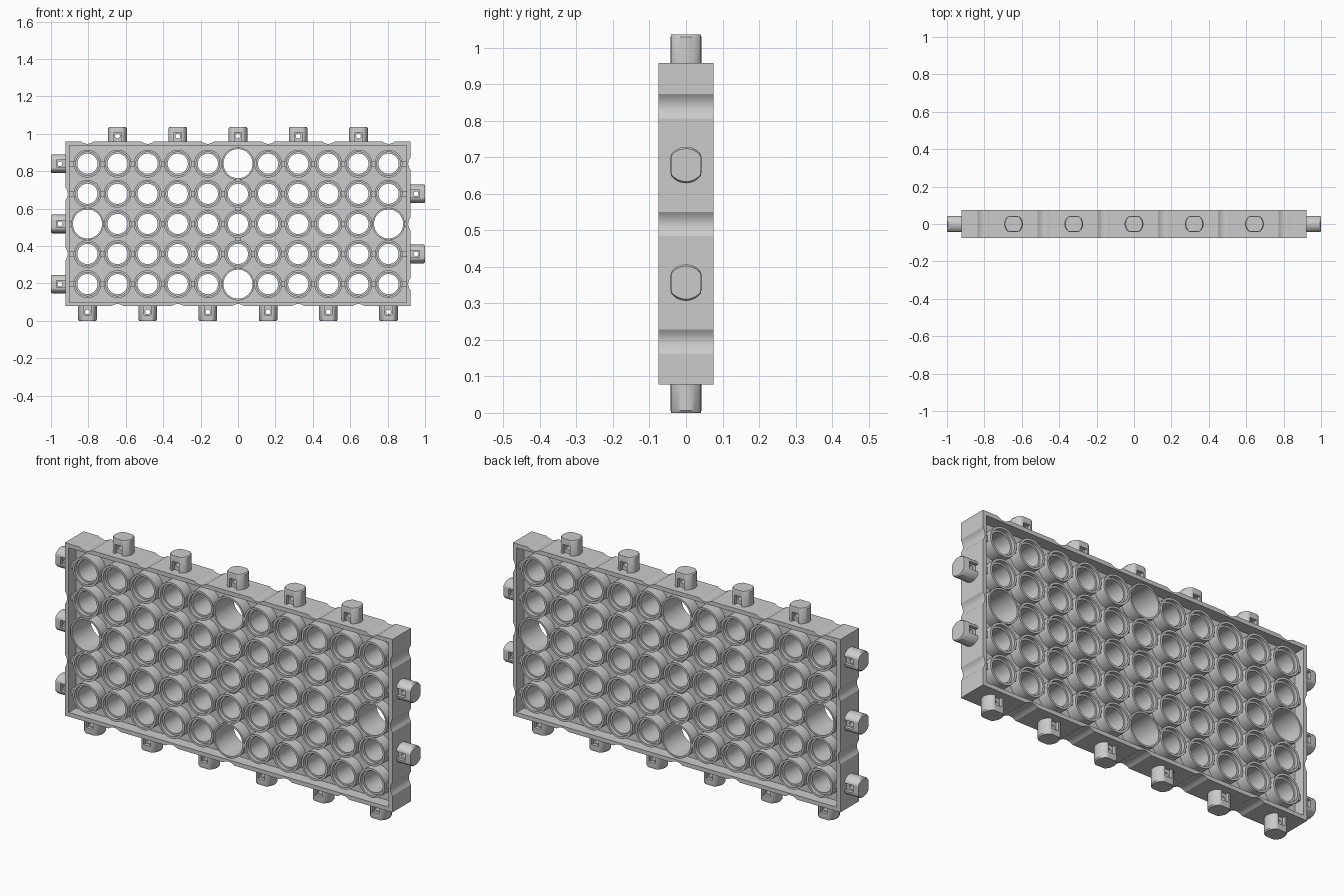
import bpy, bmesh, math
from mathutils import Matrix, Vector

if "Cube" in bpy.data.objects:
    bpy.data.objects.remove(bpy.data.objects["Cube"])

P = 0.161                 # hole pitch
ZC = 0.518                # plate centre height
HX, HZ, HY = 0.922, 0.44, 0.075
PEG = 0.078
COL = bpy.context.collection


def add(name, mesh):
    ob = bpy.data.objects.new(name, mesh)
    COL.objects.link(ob)
    return ob


def baked(ob):
    bpy.context.view_layer.update()
    dg = bpy.context.evaluated_depsgraph_get()
    return bpy.data.meshes.new_from_object(ob.evaluated_get(dg))


def smooth(ob, angle=35):
    bpy.ops.object.select_all(action='DESELECT')
    ob.select_set(True)
    bpy.context.view_layer.objects.active = ob
    bpy.ops.object.shade_smooth_by_angle(angle=math.radians(angle))


def sheet(name, loops, half):
    """Flat outline with holes, extruded and stood upright facing -y."""
    cu = bpy.data.curves.new(name, 'CURVE')
    cu.dimensions, cu.fill_mode, cu.extrude = '2D', 'BOTH', half
    for pts in loops:
        s = cu.splines.new('POLY')
        s.points.add(len(pts) - 1)
        for p, (x, z) in zip(s.points, pts):
            p.co = (x, z, 0, 1)
        s.use_cyclic_u = True
    tmp = add(name + "_curve", cu)
    me = baked(tmp)
    bpy.data.objects.remove(tmp)
    me.transform(Matrix.Translation((0, 0, ZC)) @ Matrix.Rotation(math.pi / 2, 4, 'X'))
    return add(name, me)


def circle(cx, cz, r, n=32):
    return [(cx + r * math.cos(2 * math.pi * i / n), cz + r * math.sin(2 * math.pi * i / n)) for i in range(n)]


def rect(x, z):
    return [(-x, -z), (x, -z), (x, z), (-x, z)]


def lathe(bm, cx, cz, profile, n=32):
    """Closed (radius, y) profile spun about the y axis at cx, cz."""
    rings = [[bm.verts.new((x, y, z)) for x, z in circle(cx, cz + ZC, r, n)] for r, y in profile]
    for a, b in zip(rings, rings[1:] + rings[:1]):
        for i in range(n):
            bm.faces.new((a[i], a[(i + 1) % n], b[(i + 1) % n], b[i]))


def box(bm, lo, hi):
    lo, hi = Vector(lo), Vector(hi)
    m = Matrix.Translation((lo + hi) / 2) @ Matrix.Diagonal((*(hi - lo), 1))
    bmesh.ops.create_cube(bm, size=1, matrix=m)


def finish(bm, name):
    bmesh.ops.recalc_face_normals(bm, faces=bm.faces)
    me = bpy.data.meshes.new(name)
    bm.to_mesh(me)
    bm.free()
    return add(name, me)


# layout: holes, and which edge positions carry pegs or grooves
holes = [(i, j) for i in range(-5, 6) for j in range(-2, 3)]
def is_big(i, j): return (i, j) in {(0, 2), (0, -2), (5, 0), (-5, 0)}
top_pegs, bottom_pegs = [-4, -2, 0, 2, 4], [-5, -3, -1, 1, 3, 5]
left_pegs, right_pegs = [-2, 0, 2], [-1, 1]


# outer frame with shallow grooves between the pegs
def groove(c):
    w, d = 0.033, 0.012
    return [(c * P + w * k / 5, d * (1 - (k / 5) ** 2)) for k in range(-5, 6)]

outline = [(-HX, -HZ)]
outline += [(u, -HZ + d) for c in top_pegs for u, d in groove(c)] + [(HX, -HZ)]
outline += [(HX - d, u) for c in left_pegs for u, d in groove(c)] + [(HX, HZ)]
outline += [(u, HZ - d) for c in reversed(bottom_pegs) for u, d in reversed(groove(c))] + [(-HX, HZ)]
outline += [(-HX + d, u) for c in reversed(right_pegs) for u, d in reversed(groove(c))]
frame = sheet("frame", [outline, rect(HX - 0.021, HZ - 0.021)], HY)
smooth(frame, 25)

# thin web in the middle of the plate
sheet("web", [rect(HX - 0.018, HZ - 0.018)] +
      [circle(i * P, j * P, 0.083 if is_big(i, j) else 0.065) for i, j in holes], 0.016)

# stepped tubes around the small holes, plain tubes around the large ones
bm = bmesh.new()
R, B, C, D = 0.074, 0.054, 0.063, 0.018
small = [(R, -HY), (R, HY), (C, HY), (C, HY - D), (B, HY - D), (B, -HY + D), (C, -HY + D), (C, -HY)]
large = [(0.087, -HY), (0.087, HY), (0.078, HY), (0.078, -HY)]
for i, j in holes:
    lathe(bm, i * P, j * P, large if is_big(i, j) else small)
smooth(finish(bm, "hole_tubes"))

# short ribs linking neighbouring tubes along rows and the middle column
bm = bmesh.new()
def reach(i, j): return 0.083 if is_big(i, j) else 0.068
RW, RY = 0.015, 0.055
for j in range(-2, 3):
    z = ZC + j * P
    for i in range(-6, 6):
        a = -HX + 0.016 if i == -6 else i * P + reach(i, j)
        b = HX - 0.016 if i == 5 else (i + 1) * P - reach(i + 1, j)
        if b - a > 0.003:
            box(bm, (a, -RY, z - RW), (b, RY, z + RW))
for j in range(-2, 2):
    a, b = ZC + j * P + reach(0, j), ZC + (j + 1) * P - reach(0, j + 1)
    box(bm, (-RW, -RY, a), (RW, RY, b))
finish(bm, "ribs")

# edge peg: round post with two flats, recessed and pierced
bm = bmesh.new()
n, rings = 40, []
for z, s in [(-0.01, 1), (PEG - 0.006, 1), (PEG, 0.9)]:
    rings.append([bm.verts.new((x * s, max(-0.042, min(0.042, y)) * (1 if s == 1 else 0.97), z))
                  for x, y in circle(0, 0, 0.05, n)])
for a, b in zip(rings, rings[1:]):
    for k in range(n):
        bm.faces.new((a[k], a[(k + 1) % n], b[(k + 1) % n], b[k]))
bm.faces.new(rings[-1])
bm.faces.new(rings[0][::-1])
blank = finish(bm, "peg_blank")

bm = bmesh.new()
for s in (-1, 1):
    box(bm, (-0.019, min(s * 0.025, s * 0.1), 0), (0.019, max(s * 0.025, s * 0.1), 0.048))
pocket = finish(bm, "pocket_cutter")
bm = bmesh.new()
bmesh.ops.create_cone(bm, cap_ends=True, segments=20, radius1=0.013, radius2=0.013, depth=0.2,
                      matrix=Matrix.Translation((0, 0, 0.03)) @ Matrix.Rotation(math.pi / 2, 4, 'X'))
pin = finish(bm, "pin_cutter")
for cutter in (pocket, pin):
    cutter.hide_render = True
    mod = blank.modifiers.new("cut", 'BOOLEAN')
    mod.operation, mod.solver, mod.object = 'DIFFERENCE', 'EXACT', cutter
peg_mesh = baked(blank)
for ob in (blank, pocket, pin):
    bpy.data.objects.remove(ob)

# pegs on all four edges
sides = [("top", 0, top_pegs), ("bottom", math.pi, bottom_pegs),
         ("right", math.pi / 2, right_pegs), ("left", -math.pi / 2, left_pegs)]
for side, ang, slots in sides:
    for c in slots:
        if side in ("top", "bottom"):
            loc = (c * P, 0, ZC + (HZ if side == "top" else -HZ))
        else:
            loc = (HX if side == "right" else -HX, 0, ZC + c * P)
        ob = add(side + "_peg", peg_mesh)
        ob.location, ob.rotation_euler = loc, (0, ang, 0)
smooth(ob)
